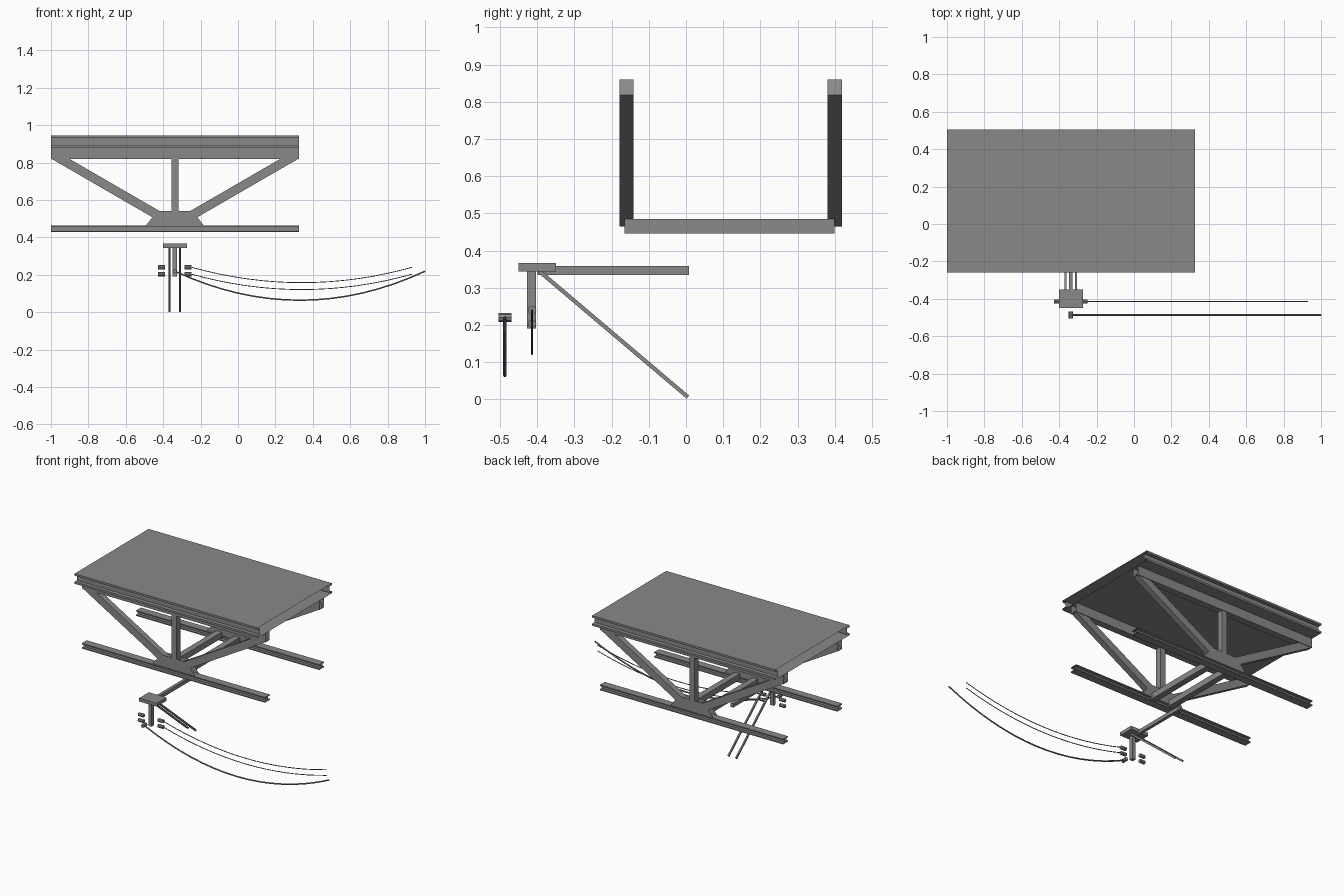
import bpy, bmesh, math
from mathutils import Vector, Matrix

if "Cube" in bpy.data.objects:
    bpy.data.objects.remove(bpy.data.objects["Cube"], do_unlink=True)

steel = bpy.data.materials.new("steel_grey")
steel.use_nodes = True
GREY = (0.25, 0.25, 0.25, 1)
steel.diffuse_color = GREY
steel.node_tree.nodes["Principled BSDF"].inputs["Base Color"].default_value = GREY

X0, X1 = -1.0, 0.325          # span of the platform
CX = (X0 + X1) / 2            # truss centre line
TRUSSES = {"front": -0.16, "back": 0.40}


def finish(name, bm):
    mesh = bpy.data.meshes.new(name)
    bm.to_mesh(mesh)
    bm.free()
    mesh.materials.append(steel)
    obj = bpy.data.objects.new(name, mesh)
    bpy.context.collection.objects.link(obj)
    return obj


def box(name, lo, hi):
    lo, hi = Vector(lo), Vector(hi)
    bm = bmesh.new()
    bmesh.ops.create_cube(bm, size=1, matrix=Matrix.Translation((lo + hi) / 2)
                          @ Matrix.Diagonal((*(hi - lo), 1)))
    return finish(name, bm)


def bar(name, a, b, width, depth):
    """Rectangular bar from a to b."""
    a, b = Vector(a), Vector(b)
    d = (b - a).normalized()
    side = Vector((0, 1, 0)) if abs(d.x) > 0.1 else Vector((1, 0, 0))
    rot = Matrix((side, d.cross(side), d)).transposed().to_4x4()
    bm = bmesh.new()
    bmesh.ops.create_cube(bm, size=1, matrix=Matrix.Translation((a + b) / 2) @ rot
                          @ Matrix.Diagonal((width, depth, (b - a).length, 1)))
    return finish(name, bm)


def rod(name, a, b, radius):
    a, b = Vector(a), Vector(b)
    rot = (b - a).to_track_quat("Z", "Y").to_matrix().to_4x4()
    bm = bmesh.new()
    bmesh.ops.create_cone(bm, cap_ends=True, segments=8, radius1=radius, radius2=radius,
                          depth=(b - a).length,
                          matrix=Matrix.Translation((a + b) / 2) @ rot)
    return finish(name, bm)


def open_section(name, profile):
    """Closed (y, z) outline swept along x, with open ends."""
    bm = bmesh.new()
    left = [bm.verts.new((X0, y, z)) for y, z in profile]
    right = [bm.verts.new((X1, y, z)) for y, z in profile]
    n = len(profile)
    for i in range(n):
        j = (i + 1) % n
        bm.faces.new((left[i], left[j], right[j], right[i]))
    bmesh.ops.recalc_face_normals(bm, faces=bm.faces)
    return finish(name, bm)


def i_profile(y0, y1, z0, z1, inset, flange):
    half = [(y0, z0), (y0, z0 + flange), (y0 + inset, z0 + flange),
            (y0 + inset, z1 - flange), (y0, z1 - flange), (y0, z1)]
    return half + [(y0 + y1 - y, z) for y, z in reversed(half)]


def plate(name, y, outline):
    bm = bmesh.new()
    bm.faces.new([bm.verts.new((x, y, z)) for x, z in outline])
    return finish(name, bm)


def cable(name, x0, x1, y, z_end, sag, radius):
    curve = bpy.data.curves.new(name, "CURVE")
    curve.dimensions = "3D"
    curve.bevel_depth = radius
    curve.bevel_resolution = 1
    spline = curve.splines.new("POLY")
    steps = 16
    spline.points.add(steps)
    for i, p in enumerate(spline.points):
        t = i / steps
        p.co = (x0 + (x1 - x0) * t, y, z_end - 4 * sag * t * (1 - t), 1)
    curve.materials.append(steel)
    bpy.context.collection.objects.link(bpy.data.objects.new(name, curve))


# Platform deck with recessed long sides
open_section("deck", i_profile(-0.26, 0.505, 0.88, 0.946, 0.025, 0.013))

# Trusses: head beam, rail, post, braces and gusset plates
half_gusset = [(0.155, 0.463), (0.12, 0.508), (0.14, 0.52), (0.115, 0.54)]
gusset = [(CX + x, z) for x, z in half_gusset] + \
         [(CX - x, z) for x, z in reversed(half_gusset)]
for end, y in TRUSSES.items():
    w = 0.0225
    open_section(end + "_head_beam", [(y - w, 0.82), (y + w, 0.82), (y + w, 0.88), (y - w, 0.88)])
    open_section(end + "_rail", i_profile(y - 0.025, y + 0.025, 0.428, 0.463, 0.018, 0.007))
    box(end + "_post", (CX - 0.019, y - 0.019, 0.465), (CX + 0.019, y + 0.019, 0.86))
    for label, s in (("left", 1), ("right", -1)):
        bar(f"{end}_{label}_brace", (CX + s * 0.035, y, 0.486), (CX + s * 0.645, y, 0.839),
            0.038, 0.048)
    for label, s in (("outer", -1), ("inner", 1)):
        plate(f"{end}_{label}_gusset", y + s * 0.021, gusset)

# Cross beams joining the trusses
for label, s in (("left", 1), ("right", -1)):
    x = CX + s * 0.065
    box(label + "_cross_beam", (x - 0.02, -0.165, 0.446), (x + 0.02, 0.40, 0.485))

# Cable bracket: cap plate, arm, hanger and two struts
box("bracket_plate", (-0.40, -0.45, 0.344), (-0.272, -0.35, 0.366))
box("bracket_arm", (CX - 0.01, -0.40, 0.335), (CX + 0.01, 0.008, 0.359))
box("bracket_hanger", (CX - 0.012, -0.427, 0.19), (CX + 0.012, -0.403, 0.346))
for label, s in (("left", 1), ("right", -1)):
    x = CX + s * 0.028
    bar(label + "_strut", (x, -0.395, 0.345), (x, 0.005, 0.006), 0.01, 0.011)

# Insulators and sagging cables
for level, z in (("upper", 0.24), ("lower", 0.203)):
    for label, s in (("left", 1), ("right", -1)):
        rod(f"{level}_{label}_insulator", (CX + s * 0.052, -0.414, z),
            (CX + s * 0.09, -0.414, z), 0.0115)
    cable(level + "_cable", CX + 0.09, 0.93, -0.414, z, 0.082, 0.0025)
rod("main_insulator", (CX, -0.504, 0.22), (CX, -0.469, 0.22), 0.0115)
cable("main_cable", CX, 1.0, -0.487, 0.219, 0.155, 0.0045)
